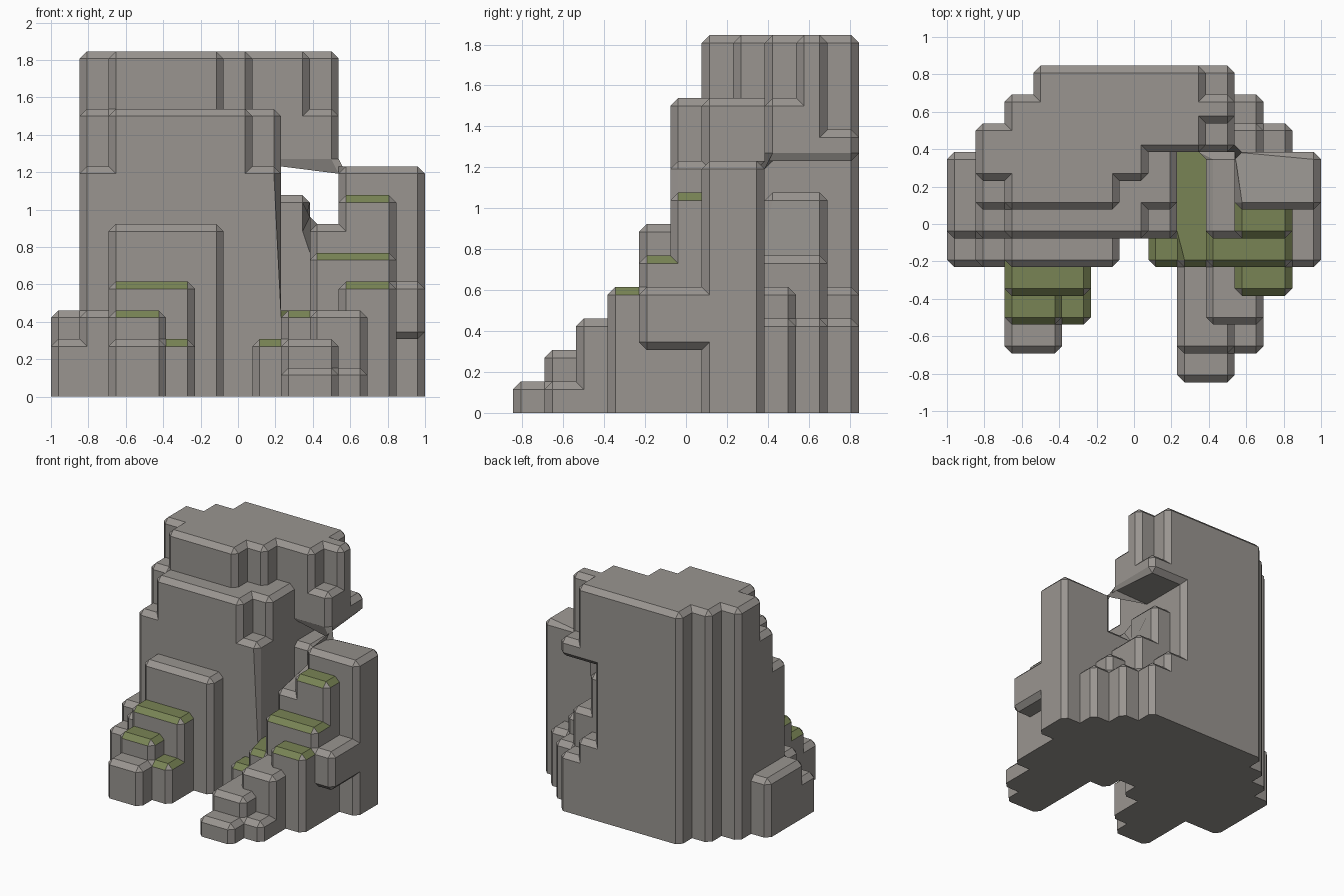
import bpy, bmesh

if "Cube" in bpy.data.objects:
    bpy.data.objects.remove(bpy.data.objects["Cube"])

NX, NY, NZ = 13, 11, 12
S = 2.0 / NX
CHAMFER = 0.039
cells = {}


def fill(x0, x1, y0, y1, top, bottom=0, mossy=False):
    """Fill an inclusive range of grid columns from bottom to top."""
    for i in range(x0, x1 + 1):
        for j in range(y0, y1 + 1):
            for k in range(bottom, top):
                cells[i, j, k] = mossy and k == top - 1


def material(name, color):
    m = bpy.data.materials.new(name)
    m.diffuse_color = color
    m.use_nodes = True
    m.node_tree.nodes["Principled BSDF"].inputs["Base Color"].default_value = m.diffuse_color
    return m


# main cliff: summit, rounded back-left corner, front shelves
fill(3, 5, 6, 10, 12)
fill(2, 2, 6, 9, 12)
fill(1, 1, 7, 8, 12)
fill(6, 6, 7, 10, 12)
fill(7, 7, 8, 10, 12)
fill(1, 1, 6, 6, 10)
fill(6, 7, 6, 6, 10)
fill(7, 7, 7, 7, 10)
fill(2, 6, 5, 5, 10)
fill(1, 1, 5, 5, 8)
fill(7, 7, 5, 5, 8)

# low ledge on the left
fill(0, 0, 5, 7, 3)
fill(0, 0, 4, 4, 2)
fill(1, 1, 4, 4, 3)

# left buttress with mossy steps
fill(2, 5, 4, 4, 6)
fill(2, 4, 3, 3, 4, mossy=True)
fill(2, 3, 2, 2, 3, mossy=True)
fill(4, 4, 2, 2, 2, mossy=True)
fill(2, 3, 1, 1, 2)

# overhang above the window
fill(8, 8, 8, 10, 12, 8)
fill(9, 9, 8, 8, 10, 8)
fill(9, 9, 9, 9, 12, 8)
fill(9, 9, 10, 10, 9, 8)

# steps behind the window
fill(8, 8, 8, 9, 7)
fill(8, 8, 10, 10, 4)
fill(9, 9, 8, 9, 5)
fill(9, 9, 10, 10, 3)
fill(10, 10, 8, 8, 4)
fill(10, 10, 9, 9, 3)
fill(11, 11, 8, 8, 3)

# right pillar and its hanging block
fill(10, 12, 6, 7, 8)
fill(10, 11, 5, 5, 7, mossy=True)
fill(12, 12, 4, 5, 4, 2)
fill(9, 9, 5, 7, 6)

# right stairs and mossy gully
fill(9, 11, 4, 4, 5, mossy=True)
fill(10, 11, 3, 3, 4, mossy=True)
fill(9, 9, 2, 3, 3)
fill(10, 10, 2, 2, 3)
fill(8, 9, 1, 1, 2)
fill(8, 8, 2, 3, 2)
fill(10, 10, 1, 1, 1)
fill(8, 9, 0, 0, 1)
fill(8, 8, 4, 7, 3, mossy=True)
fill(7, 7, 4, 4, 2, mossy=True)

# outer skin of the filled cells
bm = bmesh.new()
verts = {}


def vert(p):
    if p not in verts:
        verts[p] = bm.verts.new(((p[0] - NX / 2) * S, (p[1] - NY / 2) * S, p[2] * S))
    return verts[p]


for c, mossy in cells.items():
    for axis in range(3):
        u, v = (axis + 1) % 3, (axis + 2) % 3
        for side in (0, 1):
            n = list(c)
            n[axis] += 2 * side - 1
            if tuple(n) in cells:
                continue
            loop = []
            for du, dv in ((0, 0), (1, 0), (1, 1), (0, 1)):
                p = list(c)
                p[axis] += side
                p[u] += du
                p[v] += dv
                loop.append(vert(tuple(p)))
            f = bm.faces.new(loop if side else loop[::-1])
            f.material_index = int(mossy and axis == 2 and side == 1)

# merge flat areas, then chamfer the outward edges above the ground
bm.normal_update()
bmesh.ops.dissolve_limit(bm, angle_limit=0.01, verts=bm.verts[:], edges=bm.edges[:],
                         delimit={'MATERIAL'})
bm.normal_update()
sharp = [e for e in bm.edges
         if e.is_manifold and e.calc_face_angle_signed() > 0.5
         and max(v.co.z for v in e.verts) > 0.01]
bmesh.ops.bevel(bm, geom=sharp, offset=CHAMFER, offset_type='OFFSET', segments=1,
                profile=0.5, affect='EDGES', clamp_overlap=True, material=-1)

mesh = bpy.data.meshes.new("rock_arch")
bm.to_mesh(mesh)
bm.free()
mesh.materials.append(material("stone", (0.32, 0.30, 0.28, 1)))
mesh.materials.append(material("moss", (0.19, 0.23, 0.09, 1)))
rock = bpy.data.objects.new("rock_arch", mesh)
bpy.context.collection.objects.link(rock)
